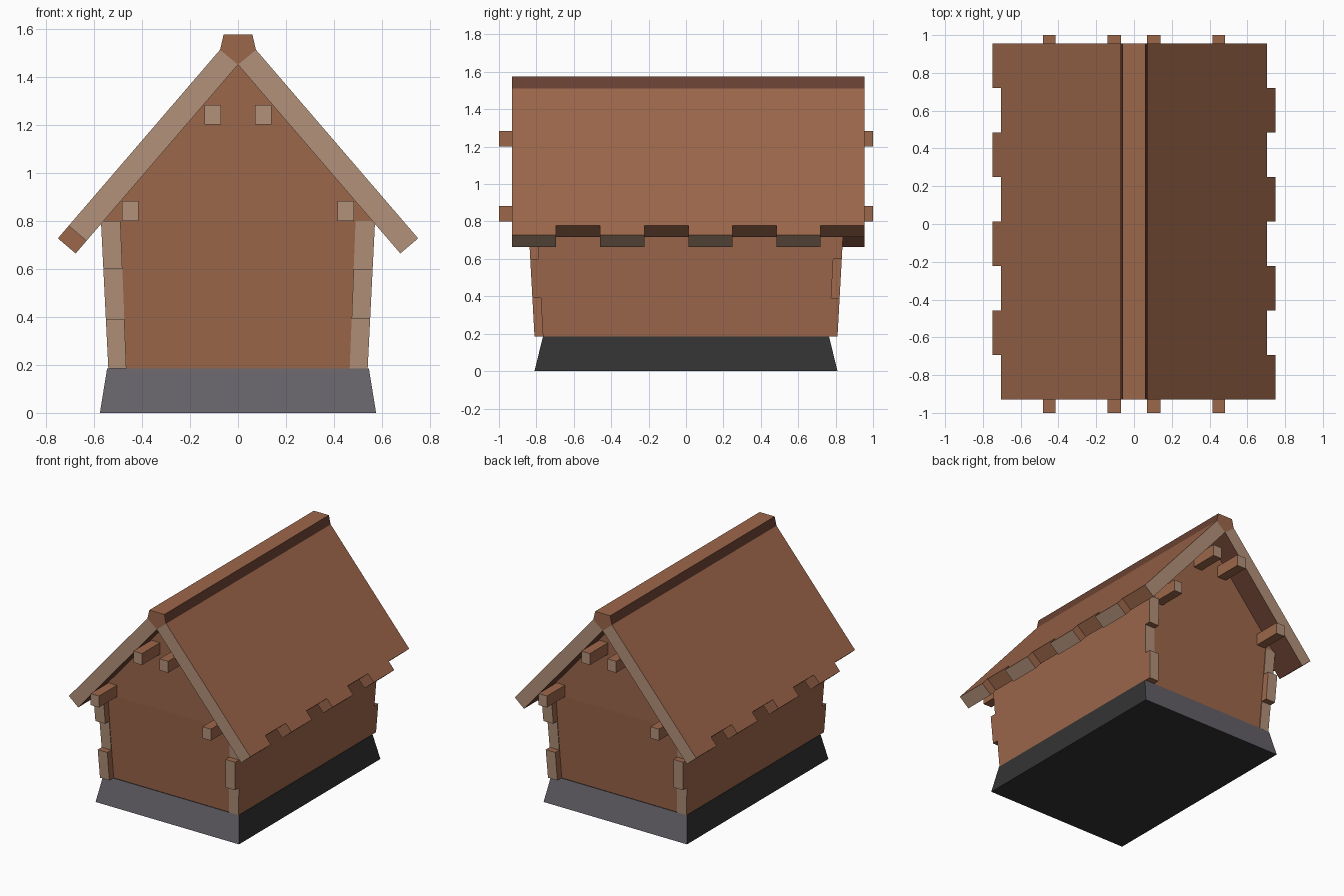
import bpy, bmesh

if "Cube" in bpy.data.objects:
    bpy.data.objects.remove(bpy.data.objects["Cube"])


def material(name, rgb):
    m = bpy.data.materials.new(name)
    m.diffuse_color = (*rgb, 1)
    m.use_nodes = True
    m.node_tree.nodes["Principled BSDF"].inputs["Base Color"].default_value = m.diffuse_color
    return m


MATS = [material("brown wood", (0.335, 0.135, 0.070)),
        material("pale end grain", (0.45, 0.284, 0.193)),
        material("dark brown wood", (0.14, 0.053, 0.031)),
        material("grey stone", (0.13, 0.122, 0.142)),
        material("dark stone", (0.033, 0.033, 0.033))]
BROWN, END, DARK, STONE, DARK_STONE = range(5)


def prism(name, profile, front, back, pick):
    """Extrude an x-z profile along y; front/back give y for a height z."""
    bm = bmesh.new()
    a = [bm.verts.new((x, front(z), z)) for x, z in profile]
    b = [bm.verts.new((x, back(z), z)) for x, z in profile]
    n = len(profile)
    bm.faces.new(a)
    bm.faces.new(b[::-1])
    for i in range(n):
        j = (i + 1) % n
        bm.faces.new((a[i], b[i], b[j], a[j]))
    # end caps that bend are split at the lean line
    bmesh.ops.recalc_face_normals(bm, faces=bm.faces)
    for f in bm.faces:
        f.material_index = pick(f.normal, f.calc_center_median())
    me = bpy.data.meshes.new(name)
    bm.to_mesh(me)
    bm.free()
    for m in MATS:
        me.materials.append(m)
    ob = bpy.data.objects.new(name, me)
    bpy.context.collection.objects.link(ob)
    return ob


def at(y):
    return lambda z: y


def lean(d, sign):
    return lambda z: sign * (d + 0.055 * (min(z, 0.8) - 0.185))


def end_grain(n, c):
    return END if abs(n.y) > 0.7 else BROWN


def plain(n, c):
    return BROWN


# Stone footing
prism("stone_base", [(-.575, 0), (.575, 0), (.545, .185), (-.545, .185)],
      lambda z: -.81 + z * .245, lambda z: .81 - z * .245,
      lambda n, c: STONE if abs(n.y) > .5 else DARK_STONE)

# House body: leaning lower walls and upright gables
prism("house_body", [(-.52, .185), (.52, .185), (.55, .8), (-.55, .8)],
      lean(.76, -1), lean(.76, 1), plain)
prism("gable", [(-.559, .8), (.559, .8), (0, 1.45)],
      lean(.76, -1), lean(.76, 1), plain)

# Side wall timbers, staggered at the corners
levels = [.185, .39, .6, .8]
for side, label in ((1, "right"), (-1, "left")):
    for row in range(3):
        z0, z1 = levels[row], levels[row + 1]
        front_long = (row % 2 == 1) == (side == 1)
        prof = [(side * (.465 + .04 * (z0 - .185)), z0),
                (side * (.54 + .05 * (z0 - .185)), z0),
                (side * (.54 + .05 * (z1 - .185)), z1),
                (side * (.465 + .04 * (z1 - .185)), z1)]
        prism(f"{label}_wall_timber_{row + 1}", prof,
              lean(.81 if front_long else .765, -1),
              lean(.765 if front_long else .81, 1), end_grain)

# Roof slabs with staggered plank tips at the eaves
Y0, Y1, PITCH = -.93, .955, 1.163
W = (Y1 - Y0) / 8


def outer(x):
    return (x, 1.599 - PITCH * x)


def inner(x):
    return (x, 1.45 - PITCH * x)


for side, label in ((1, "right"), (-1, "left")):
    def mirrored(pts):
        return [(side * x, z) for x, z in pts]

    def roof_pick(tip):
        def pick(n, c):
            if abs(n.y) > .7:
                outside = c.y < Y0 + .01 or c.y > Y1 - .01
                return END if outside else BROWN
            if n.z < -.2:
                if n.x * side < 0:
                    return DARK
                return END if tip else BROWN
            return BROWN
        return pick

    prism(f"{label}_roof",
          mirrored([inner(0), outer(.075), outer(.705), inner(.631)]),
          at(Y0), at(Y1), roof_pick(False))
    for i in range(0 if side == 1 else 1, 8, 2):
        prism(f"{label}_plank_tip_{i}",
              mirrored([inner(.631), outer(.705), outer(.75), inner(.676)]),
              at(Y0 + i * W), at(Y0 + (i + 1) * W), roof_pick(True))

    # Purlin beams poking out of both gables
    for name, x0, x1, z0 in (("upper", .07, .14, 1.2), ("lower", .415, .483, .8)):
        prism(f"{label}_{name}_beam",
              mirrored([(x0, z0), (x1, z0), (x1, z0 + .083), (x0, z0 + .083)]),
              at(-1), at(1), end_grain)

# Ridge beam
prism("ridge_beam", [(-.06, 1.575), (.06, 1.575), (.075, 1.51), (0, 1.45), (-.075, 1.51)],
      at(Y0), at(Y1), lambda n, c: DARK if abs(n.x) > .9 else BROWN)
